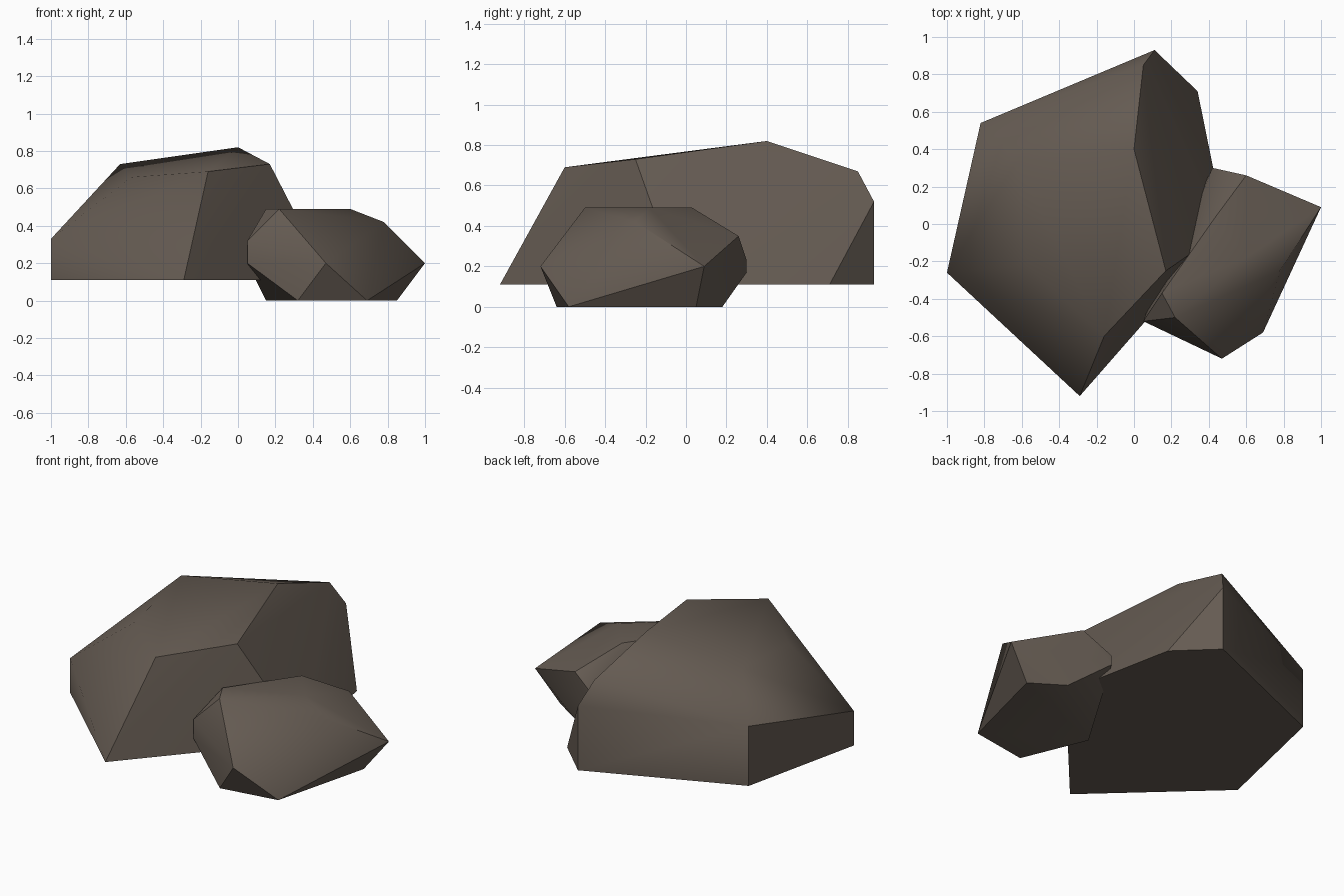
import bpy, bmesh, math

if "Cube" in bpy.data.objects:
    bpy.data.objects.remove(bpy.data.objects["Cube"])

stone = bpy.data.materials.new("brown grey stone")
stone.diffuse_color = (0.13, 0.105, 0.085, 1)
stone.use_nodes = True
stone.node_tree.nodes["Principled BSDF"].inputs["Base Color"].default_value = stone.diffuse_color


def rock(name, corners):
    """Faceted boulder: the convex hull of a few corner points."""
    bm = bmesh.new()
    for c in corners:
        bm.verts.new(c)
    res = bmesh.ops.convex_hull(bm, input=bm.verts[:])
    junk = {e for e in res["geom_interior"] + res["geom_unused"]
            if isinstance(e, bmesh.types.BMVert)}
    bmesh.ops.delete(bm, geom=list(junk), context='VERTS')
    bmesh.ops.recalc_face_normals(bm, faces=bm.faces[:])
    me = bpy.data.meshes.new(name)
    bm.to_mesh(me)
    bm.free()
    me.materials.append(stone)
    ob = bpy.data.objects.new(name, me)
    bpy.context.collection.objects.link(ob)
    bpy.ops.object.select_all(action='DESELECT')
    ob.select_set(True)
    bpy.context.view_layer.objects.active = ob
    bpy.ops.object.shade_smooth_by_angle(angle=math.radians(40))
    return ob


# Large boulder: flat base outline, shoulder corners, crown
B = 0.11
rock("large_boulder", [
    (-1, -.26, B), (-.29, -.92, B), (.49, -.03, B),
    (.34, .71, B), (.11, .93, B), (-.82, .54, B),
    (-1, -.26, .33), (-.82, .54, .49), (.11, .93, .52), (.05, .85, .67),
    (0, .4, .82), (-.63, .33, .73), (-.57, -.22, .66),
    (-.16, -.6, .69), (.17, -.25, .73),
])

# Small boulder: base, waist, top
rock("small_boulder", [
    (.69, -.58, 0), (.32, -.64, 0), (.15, -.23, 0), (.65, .18, 0), (.85, .05, 0),
    (.05, -.52, .2), (.05, -.52, .32), (.47, -.72, .2), (1, .09, .2),
    (.42, .3, .17), (.42, .3, .23), (.6, .26, .35), (.78, -.25, .42),
    (.22, -.5, .49), (.15, -.37, .49), (.43, .03, .49), (.6, -.18, .49),
])
